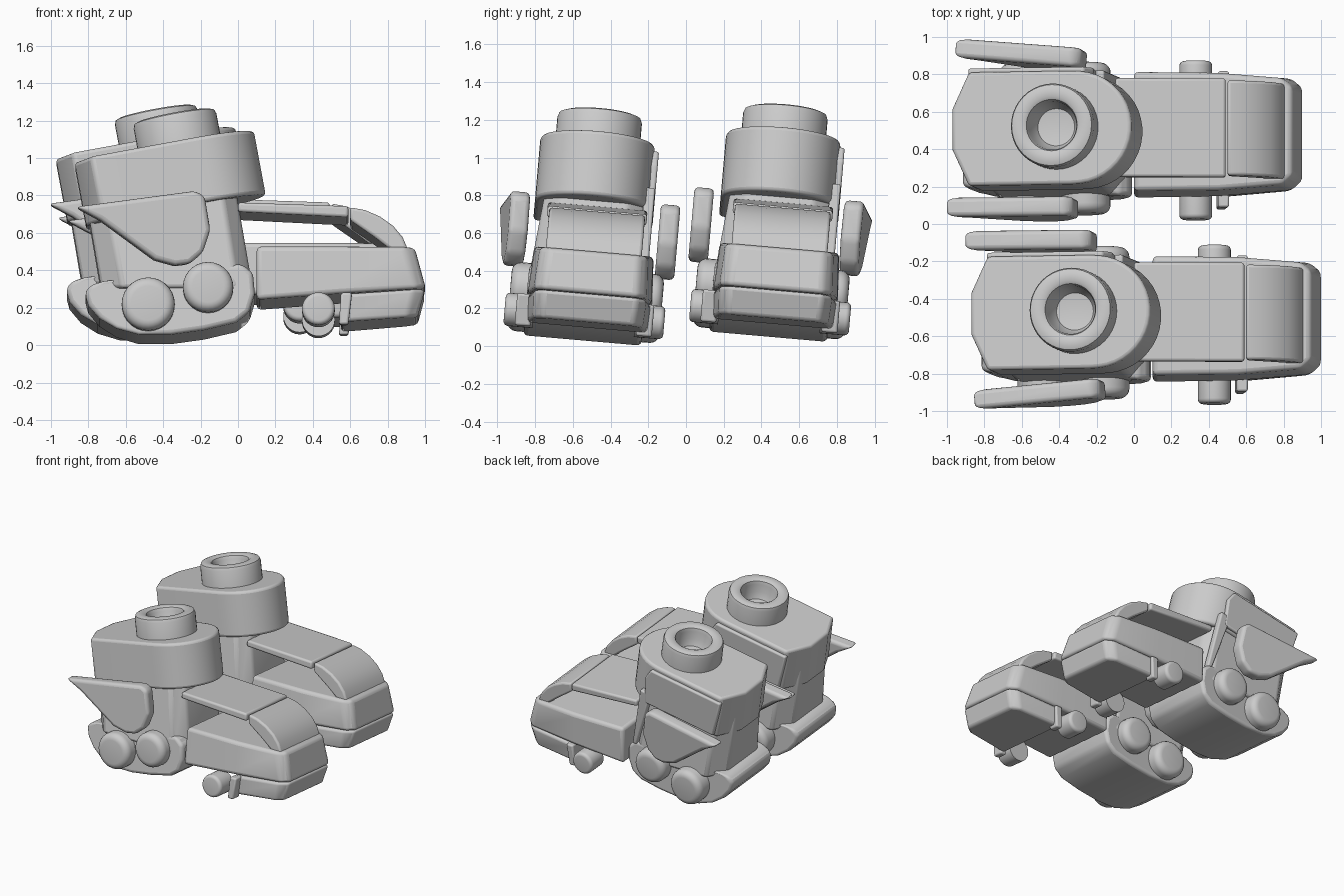
import bpy, bmesh, math
from mathutils import Matrix, Vector

if "Cube" in bpy.data.objects:
    bpy.data.objects.remove(bpy.data.objects["Cube"])

grey = bpy.data.materials.new("plain grey")
grey.use_nodes = True
grey.diffuse_color = (0.6, 0.6, 0.6, 1)
grey.node_tree.nodes["Principled BSDF"].inputs["Base Color"].default_value = (0.6, 0.6, 0.6, 1)


def finish(name, bm, matrix, bevel=0.0, segments=3):
    """Turn a bmesh into a bevelled, smooth shaded object."""
    bmesh.ops.recalc_face_normals(bm, faces=bm.faces)
    mesh = bpy.data.meshes.new(name)
    bm.to_mesh(mesh)
    bm.free()
    obj = bpy.data.objects.new(name, mesh)
    bpy.context.collection.objects.link(obj)
    mesh.materials.append(grey)
    obj.matrix_world = matrix
    if bevel:
        mod = obj.modifiers.new("rounded edges", "BEVEL")
        mod.width, mod.segments = bevel, segments
        mod.limit_method, mod.angle_limit = "ANGLE", math.radians(25)
    bpy.ops.object.select_all(action="DESELECT")
    obj.select_set(True)
    bpy.context.view_layer.objects.active = obj
    bpy.ops.object.shade_smooth_by_angle(angle=math.radians(40))


def prism(name, outline, axis, lo, hi, matrix, bevel=0.02, shape=None):
    """Extrude an outline along y (outline in xz) or z (outline in xy)."""
    bm = bmesh.new()
    place = (lambda a, b, t: (a, t, b)) if axis == "y" else (lambda a, b, t: (a, b, t))
    rings = [[bm.verts.new(place(a, b, t)) for a, b in outline] for t in (lo, hi)]
    bm.faces.new(rings[0])
    bm.faces.new(rings[1])
    for i in range(len(outline)):
        j = (i + 1) % len(outline)
        bm.faces.new((rings[0][i], rings[0][j], rings[1][j], rings[1][i]))
    if shape:
        for v in bm.verts:
            v.co = shape(v.co.copy())
    finish(name, bm, matrix, bevel)


def lathe(name, profile, matrix, steps=40):
    """Spin a (radius, height) profile that starts and ends on the z axis."""
    bm = bmesh.new()
    verts = [bm.verts.new((r, 0, h)) for r, h in profile]
    edges = [bm.edges.new(pair) for pair in zip(verts, verts[1:])]
    bmesh.ops.spin(bm, geom=verts + edges, axis=(0, 0, 1), cent=(0, 0, 0),
                   angle=math.tau, steps=steps, use_duplicate=False)
    bmesh.ops.remove_doubles(bm, verts=bm.verts, dist=0.0005)
    finish(name, bm, matrix)


def mirrored(half):
    """Complete a symmetric plan from its +y half."""
    return half + [(x, -y) for x, y in reversed(half)]


def knob(name, x, z, radius, start, reach, side, foot, edge):
    """Round stud facing sideways."""
    turn = Matrix.Rotation(-side * math.pi / 2, 4, "X")
    profile = [(0, start), (radius, start), (radius, reach - edge)]
    profile += [(radius - edge + edge * math.cos(a), reach - edge + edge * math.sin(a))
                for a in (math.pi * k / 10 for k in range(1, 6))]
    profile += [(0, reach)]
    lathe(name, profile, foot @ Matrix.Translation((x, 0, z)) @ turn, 28)


def build_foot(label, outer, foot):
    # Heel pod, narrowing to the back, and the flared ankle column above it
    heel = [(-0.82, 0.23), (-0.8, 0.16), (-0.74, 0.09), (-0.65, 0.035), (-0.53, 0.0),
            (-0.36, 0.0), (-0.18, 0.025), (-0.01, 0.065), (0.06, 0.12), (0.09, 0.22),
            (0.08, 0.33), (0.02, 0.38), (-0.72, 0.29), (-0.79, 0.27)]

    def narrow(v):
        return Vector((v.x, v.y * (1 - 0.9 * max(0, -0.6 - v.x)), v.z))
    prism(label + "heel_pod", heel, "y", -0.315, 0.315, foot, 0.055, narrow)
    column = mirrored([(0.08, 0.2), (0.0, 0.3), (-0.62, 0.3), (-0.73, 0.18)])

    def flare(v):
        top = v.z > 0.4
        return Vector((v.x - (0.09 if top else 0), v.y * (0.88 if top else 1.06), v.z))
    prism(label + "ankle_column", column, "z", 0.25, 0.78, foot, 0.02, flare)

    # Tilted ankle cuff with a hollow collar
    cuff = foot @ Matrix.Translation((-0.34, -0.01, 0.86)) @ Matrix.Rotation(math.radians(-10.5), 4, "Y")
    arc = [(0.16 + 0.305 * math.cos(a), 0.303 * math.sin(a))
           for a in (math.pi / 2 * (k + 0.5) / 10 for k in range(10))]
    plan = mirrored(arc + [(0.13, 0.305), (-0.42, 0.305), (-0.51, 0.11)])
    prism(label + "ankle_cuff", plan, "z", -0.175, 0.175, cuff, 0.02)
    collar = [(0, 0.1), (0.225, 0.1), (0.225, 0.305), (0.217, 0.327), (0.196, 0.335),
              (0.155, 0.335), (0.138, 0.325), (0.13, 0.3), (0.125, 0.24), (0.1, 0.19), (0, 0.175)]
    lathe(label + "collar", collar, cuff @ Matrix.Translation((0.06, 0, 0)))

    # Panel and tapering strut, both on the same flank of either foot
    panel = [(-0.43, 0.14), (0.2, 0.14), (0.24, 0.06), (0.22, -0.16), (-0.4, -0.16)]
    prism(label + "cuff_panel", panel, "y", 0.29, 0.328, cuff, 0.012)
    strut = [(-0.15, 0.82), (-0.06, 0.84), (0.04, 0.36), (0.0, 0.36)]
    prism(label + "ankle_strut", strut, "y", 0.26, 0.315, foot, 0.012)

    # Toe box and the sole block beneath it
    front = foot @ Matrix.Translation((0, 0.02, 0))
    box = mirrored([(0.975, 0.25), (0.92, 0.3), (0.55, 0.33), (0.1, 0.335)])

    def toe(v):
        if v.z > 0.3:
            return Vector((v.x - (0.03 if v.x > 0.8 else 0), v.y * 0.95, 0.475))
        return Vector((v.x + (0.03 if v.x > 0.8 else 0), v.y, 0.18 + 0.075 * v.x))
    prism(label + "toe_box", box, "z", 0, 0.5, front, 0.025, toe)
    sole = mirrored([(1.0, 0.25), (0.94, 0.3), (0.55, 0.33)])

    def tread(v):
        if v.z > 0.1:
            return Vector((v.x, v.y, 0.175 + 0.075 * v.x))
        return Vector((v.x - (0.04 if v.x > 0.8 else 0), v.y * 0.97, 0.03 + 0.07 * v.x))
    prism(label + "toe_sole", sole, "z", 0, 0.2, front, 0.02, tread)

    # Raised instep plate and the curved toe cap shell
    instep = [(0.0, 0.715), (0.59, 0.695), (0.59, 0.635), (0.0, 0.665)]
    prism(label + "instep_plate", instep, "y", -0.265, 0.265, front, 0.015)
    cap = [(0.6, 0.69), (0.68, 0.675), (0.76, 0.64), (0.83, 0.59), (0.88, 0.53), (0.91, 0.46),
           (0.82, 0.46), (0.73, 0.53), (0.6, 0.62)]
    prism(label + "toe_cap", cap, "y", -0.255, 0.255, front, 0.015)

    # Side fins, studs and clips; the outer fin flares at the back
    fin = [(-0.53, 0.1), (0.11, 0.19), (0.16, 0.16), (0.19, -0.02), (0.15, -0.14),
           (0.08, -0.2), (0.0, -0.21), (-0.11, -0.18), (-0.4, 0.03)]
    for side in (-1, 1):
        yaw = math.radians(-5 * side if side == outer else 0)
        x = -0.34 if side == outer else -0.385
        place = Matrix.Translation((x, side * 0.405, 0.57)) @ Matrix.Rotation(yaw, 4, "Z")
        prism(label + "side_fin", fin, "y", -0.052, 0.052, foot @ place, 0.025)
        knob(label + "heel_stud", -0.48, 0.16, 0.142, 0.2, 0.405, side, foot, 0.05)
        knob(label + "heel_stud", -0.16, 0.25, 0.135, 0.2, 0.405, side, foot, 0.05)
        knob(label + "toe_stud", 0.43, 0.13, 0.088, 0.27, 0.425, side, foot, 0.025)
        clip = [(0.54, 0.05), (0.59, 0.05), (0.61, 0.22), (0.55, 0.22)]
        prism(label + "toe_clip", clip, "y", side * 0.28, side * 0.365, foot, 0.012)


roll = Matrix.Rotation(math.radians(-5), 4, "X")
build_foot("right_", -1, Matrix.Translation((0, -0.55, 0.03)) @ roll)
build_foot("left_", 1, Matrix.Translation((-0.1, 0.435, 0.05)) @ roll)
